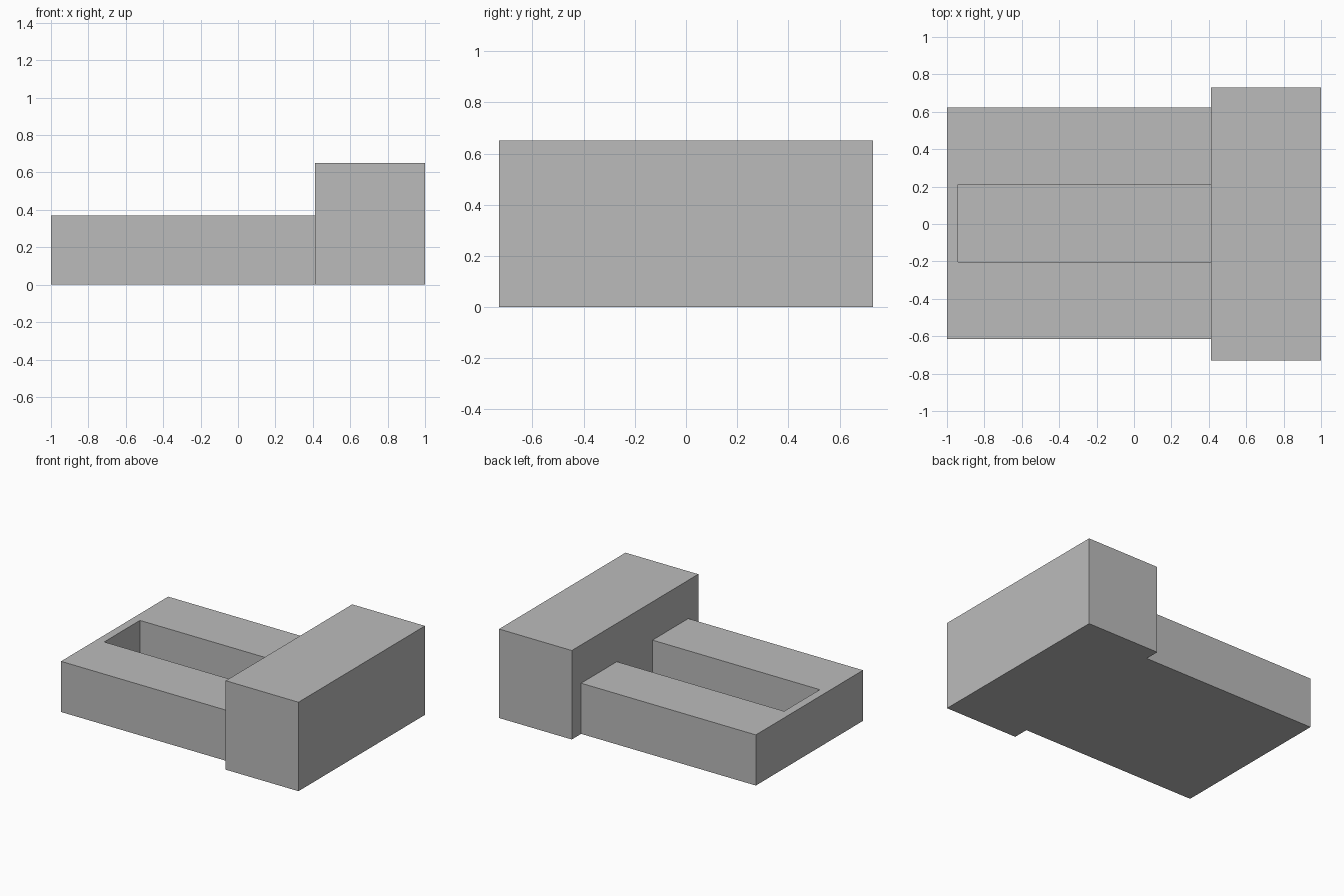
import bpy

cube = bpy.data.objects.get("Cube")
if cube:
    bpy.data.objects.remove(cube, do_unlink=True)

# Single grey finish
grey = bpy.data.materials.new("plain_grey")
grey.use_nodes = True
colour = (0.5, 0.5, 0.5, 1)
grey.diffuse_color = colour
grey.node_tree.nodes["Principled BSDF"].inputs["Base Color"].default_value = colour


def box(name, low, high):
    """Add a flat-shaded box spanning two opposite corners."""
    centre = [(a + b) / 2 for a, b in zip(low, high)]
    bpy.ops.mesh.primitive_cube_add(size=1, location=centre)
    obj = bpy.context.object
    obj.name = name
    obj.scale = [b - a for a, b in zip(low, high)]
    bpy.ops.object.transform_apply(location=False, rotation=False, scale=True)
    obj.data.materials.append(grey)
    return obj


joint = 0.412   # where the low body meets the tall block
body_top = 0.37

# Low body with a long trough that runs up to the tall block
body = box("low_body", (-1, -0.615, 0), (joint, 0.622, body_top))
cutter = box("trough_cutter", (-0.94, -0.202, 0.06), (joint + 0.1, 0.21, body_top + 0.1))
cutter.hide_render = True

cut = body.modifiers.new("trough", 'BOOLEAN')
cut.operation = 'DIFFERENCE'
cut.solver = 'EXACT'
cut.object = cutter
bpy.context.view_layer.objects.active = body
bpy.ops.object.modifier_apply(modifier=cut.name)
bpy.data.objects.remove(cutter, do_unlink=True)

# Tall crosswise block closing the open end of the trough
box("tall_end_block", (joint, -0.73, 0), (1, 0.73, 0.65))
